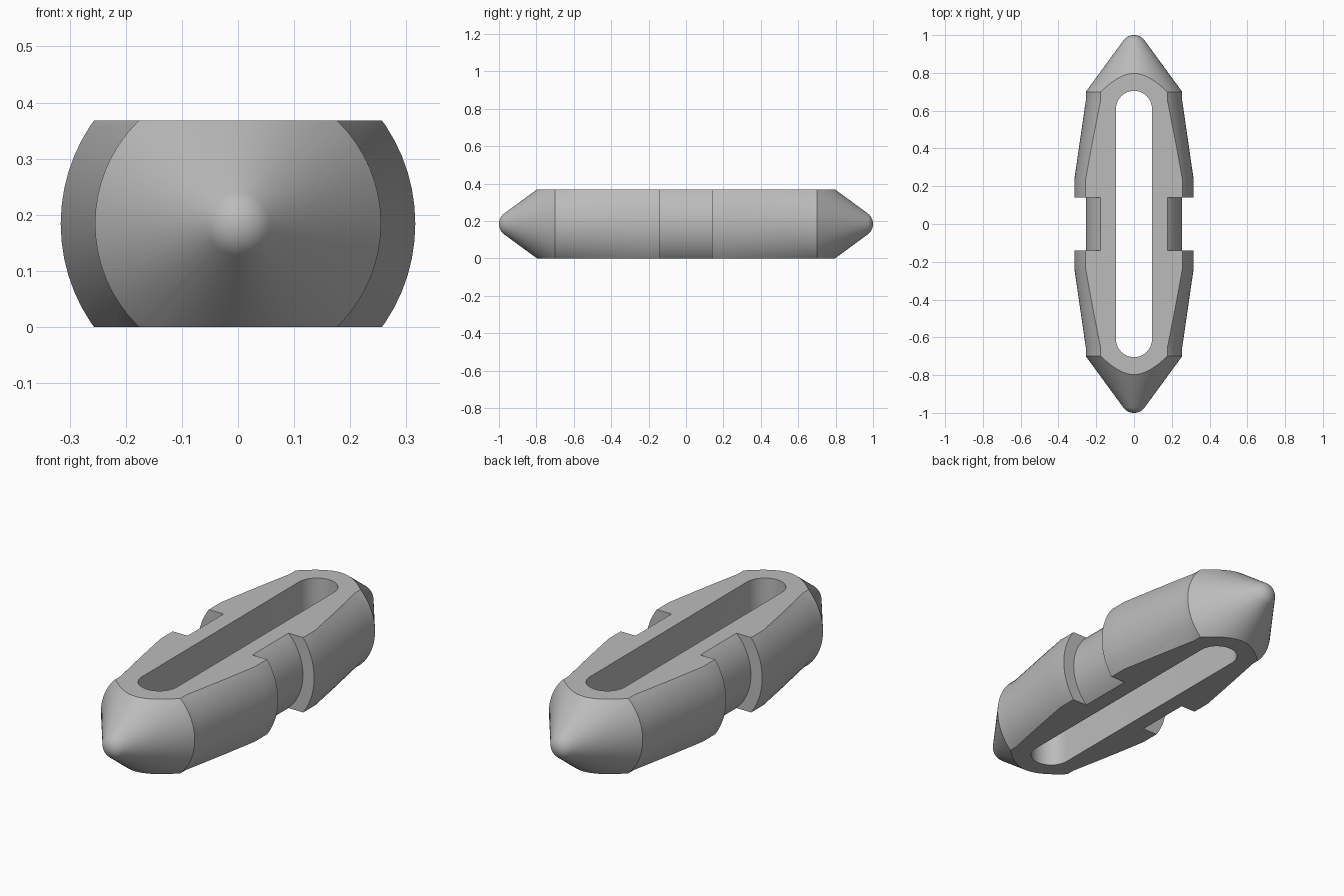
import bpy, bmesh, math
from mathutils import Matrix, Vector

if "Cube" in bpy.data.objects:
    bpy.data.objects.remove(bpy.data.objects["Cube"])

HALF_H = 0.184      # half height between the two flats
SLOT_R, SLOT_Y = 0.095, 0.61

grey = bpy.data.materials.new("plain grey")
grey.use_nodes = True
grey.diffuse_color = (0.5, 0.5, 0.5, 1)
grey.node_tree.nodes["Principled BSDF"].inputs["Base Color"].default_value = grey.diffuse_color


def make_object(name, bm):
    bmesh.ops.recalc_face_normals(bm, faces=bm.faces)
    mesh = bpy.data.meshes.new(name)
    bm.to_mesh(mesh)
    bm.free()
    mesh.materials.append(grey)
    obj = bpy.data.objects.new(name, mesh)
    bpy.context.collection.objects.link(obj)
    return obj


# Half profile (radius, y): rounded tip, cone, collar, taper, groove
cone = math.radians(36.8)
ball = 0.07
half = [(ball * math.sin(a), 1 - ball + ball * math.cos(a))
        for a in [(math.pi / 2 - cone) * i / 6 for i in range(7)]]
half += [(0.255, 0.70), (0.255, 0.655), (0.316, 0.235), (0.316, 0.14), (0.255, 0.14)]
profile = half + [(r, -y) for r, y in reversed(half)]

# Spin the profile around the long axis
bm = bmesh.new()
verts = [bm.verts.new((r, y, 0)) for r, y in profile]
edges = [bm.edges.new(pair) for pair in zip(verts, verts[1:])]
bmesh.ops.spin(bm, geom=verts + edges, cent=(0, 0, 0), axis=(0, 1, 0),
               angle=2 * math.pi, steps=64, use_merge=True)
bmesh.ops.remove_doubles(bm, verts=bm.verts, dist=1e-5)

# Slice off the top and bottom and cap the flats
for side in (1, -1):
    cut = bmesh.ops.bisect_plane(bm, geom=bm.verts[:] + bm.edges[:] + bm.faces[:],
                                 plane_co=(0, 0, side * HALF_H), plane_no=(0, 0, side),
                                 clear_outer=True)
    rim = [e for e in cut["geom_cut"] if isinstance(e, bmesh.types.BMEdge)]
    bmesh.ops.contextual_create(bm, geom=rim)
bmesh.ops.translate(bm, verts=bm.verts, vec=(0, 0, HALF_H))
body = make_object("slotted_body", bm)

# Rounded slot cutter running right through
bm = bmesh.new()
ring = []
for end in (1, -1):
    for i in range(25):
        a = math.pi * i / 24
        ring.append(bm.verts.new((end * SLOT_R * math.cos(a),
                                  end * (SLOT_Y + SLOT_R * math.sin(a)), -0.1)))
floor = bm.faces.new(ring)
wall = bmesh.ops.extrude_face_region(bm, geom=[floor])["geom"]
bmesh.ops.translate(bm, vec=(0, 0, 0.6),
                    verts=[v for v in wall if isinstance(v, bmesh.types.BMVert)])
cutter = make_object("slot_cutter", bm)
cutter.hide_render = True

# Cut the slot, bake the result and drop the cutter
bpy.context.view_layer.objects.active = body
body.select_set(True)
mod = body.modifiers.new("slot", "BOOLEAN")
mod.operation, mod.solver, mod.object = "DIFFERENCE", "EXACT", cutter
bpy.ops.object.modifier_apply(modifier=mod.name)
bpy.data.objects.remove(cutter)
bpy.ops.object.shade_smooth_by_angle(angle=math.radians(20))
